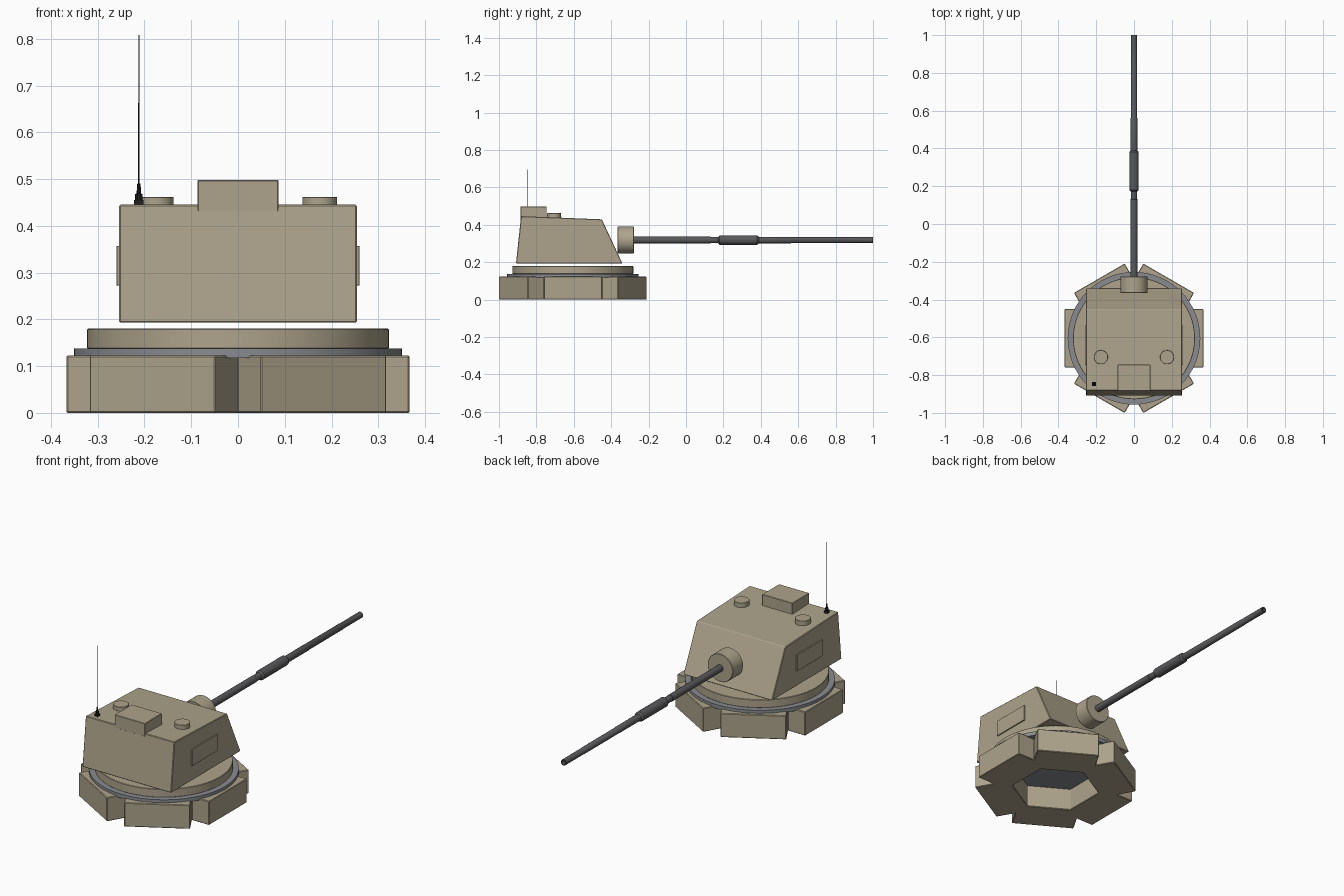
import bpy, bmesh, math
from mathutils import Matrix, Vector

if "Cube" in bpy.data.objects:
    bpy.data.objects.remove(bpy.data.objects["Cube"])

CY = -0.605          # turret ring centre in y
GUN_Z = 0.318


def mat(name, c):
    m = bpy.data.materials.new(name)
    m.diffuse_color = (*c, 1)
    m.use_nodes = True
    m.node_tree.nodes["Principled BSDF"].inputs["Base Color"].default_value = m.diffuse_color
    return m


TAN = mat("tan_paint", (0.42, 0.37, 0.26))
STEEL = mat("ring_steel", (0.25, 0.26, 0.28))
DARK = mat("gun_metal", (0.10, 0.10, 0.105))
BLACK = mat("antenna_black", (0.015, 0.015, 0.015))


def finish(name, bm, m, bevel=0.0, smooth=False):
    bmesh.ops.recalc_face_normals(bm, faces=bm.faces)
    me = bpy.data.meshes.new(name)
    bm.to_mesh(me)
    bm.free()
    ob = bpy.data.objects.new(name, me)
    bpy.context.collection.objects.link(ob)
    me.materials.append(m)
    if bevel:
        b = ob.modifiers.new("Bevel", 'BEVEL')
        b.width, b.segments, b.limit_method = bevel, 1, 'ANGLE'
    if smooth:
        bpy.ops.object.select_all(action='DESELECT')
        ob.select_set(True)
        bpy.context.view_layer.objects.active = ob
        bpy.ops.object.shade_smooth_by_angle(angle=math.radians(35))
    return ob


def box(name, lo, hi, m, bevel=0.002):
    bm = bmesh.new()
    bmesh.ops.create_cube(bm, size=1)
    lo, hi = Vector(lo), Vector(hi)
    for v in bm.verts:
        v.co = Vector([(a + b) / 2 + c * (b - a) for a, b, c in zip(lo, hi, v.co)])
    return finish(name, bm, m, bevel)


def lathe(name, profile, loc, m, n=48, along_y=False, bevel=0.0):
    """Solid of revolution from (radius, height) points, capped at both ends."""
    bm = bmesh.new()
    rings = [[bm.verts.new((r * math.cos(2 * math.pi * i / n),
                            r * math.sin(2 * math.pi * i / n), h)) for i in range(n)]
             for r, h in profile]
    for a, b in zip(rings, rings[1:]):
        for i in range(n):
            j = (i + 1) % n
            bm.faces.new((a[i], a[j], b[j], b[i]))
    bm.faces.new(rings[0])
    bm.faces.new(rings[-1])
    if along_y:
        bm.transform(Matrix.Rotation(-math.pi / 2, 4, 'X'))
    bm.transform(Matrix.Translation(loc))
    return finish(name, bm, m, bevel, True)


# Base: six radial blocks around a hexagonal opening
bm = bmesh.new()
half, reach, hole = 0.155, 0.367, 0.215
c30, s30 = math.cos(math.pi / 6), 0.5
notch = half / s30
sector = [(hole * c30, -hole * s30), (notch * c30, -half), (reach, -half),
          (reach, half), (notch * c30, half), (hole * c30, hole * s30)]
for k in range(6):
    rot = Matrix.Rotation(k * math.pi / 3, 4, 'Z')
    bm.faces.new([bm.verts.new(rot @ Vector((x, y, 0)) + Vector((0, CY, 0)))
                  for x, y in sector])
bmesh.ops.remove_doubles(bm, verts=bm.verts, dist=1e-4)
ext = bmesh.ops.extrude_face_region(bm, geom=bm.faces[:], use_keep_orig=True)
for g in ext["geom"]:
    if isinstance(g, bmesh.types.BMVert):
        g.co.z = 0.123
finish("base_blocks", bm, TAN, 0.003)

# Turret ring
lathe("bearing_ring", [(0.351, 0.117), (0.351, 0.138)], (0, CY, 0), STEEL, 64)
lathe("turret_ring", [(0.323, 0.137), (0.323, 0.18)], (0, CY, 0), TAN, 64, bevel=0.002)

# Turret body: side profile extruded across x
bm = bmesh.new()
side = [(-0.909, 0.193), (-0.34, 0.193), (-0.45, 0.429), (-0.882, 0.446)]
f = bm.faces.new([bm.verts.new((-0.254, y, z)) for y, z in side])
ext = bmesh.ops.extrude_face_region(bm, geom=[f], use_keep_orig=True)
for g in ext["geom"]:
    if isinstance(g, bmesh.types.BMVert):
        g.co.x = 0.254
finish("turret_body", bm, TAN, 0.003)

# Side panels and roof hatches
for s, tag in ((-1, "left"), (1, "right")):
    x0, x1 = sorted((s * 0.24, s * 0.26))
    box("side_panel_" + tag, (x0, -0.746, 0.272), (x1, -0.537, 0.357), TAN, 0.001)
    lathe("hatch_" + tag, [(0.037, 0.425), (0.037, 0.462)], (s * 0.175, -0.705, 0),
          TAN, 32, bevel=0.001)

# Roof box at the rear
box("roof_box", (-0.087, -0.884, 0.43), (0.087, -0.745, 0.498), TAN)

# Gun mount and barrel
lathe("gun_mount", [(0.072, -0.365), (0.072, -0.279)], (0, 0, GUN_Z), TAN, 40, True, 0.002)
barrel = [(0.018, -0.32), (0.018, 0.13), (0.0165, 0.132), (0.0165, 0.172),
          (0.025, 0.18), (0.025, 0.38), (0.0175, 0.39), (0.0175, 0.56),
          (0.0165, 0.562), (0.0165, 0.84), (0.0155, 0.842), (0.0155, 1.0),
          (0.010, 1.0), (0.010, 0.96)]
lathe("gun_barrel", barrel, (0, 0, GUN_Z), DARK, 24, True)

# Antenna: square foot, stepped mount, thin whip
AX, AY = -0.212, -0.847
box("antenna_foot", (AX - 0.01, AY - 0.01, 0.438), (AX + 0.01, AY + 0.01, 0.455), BLACK, 0)
lathe("antenna_whip", [(0.008, 0.45), (0.008, 0.468), (0.005, 0.469), (0.0035, 0.49),
                       (0.0017, 0.491), (0.0015, 0.65), (0.0009, 0.70), (0.0009, 0.808)],
      (AX, AY, 0), BLACK, 10)
